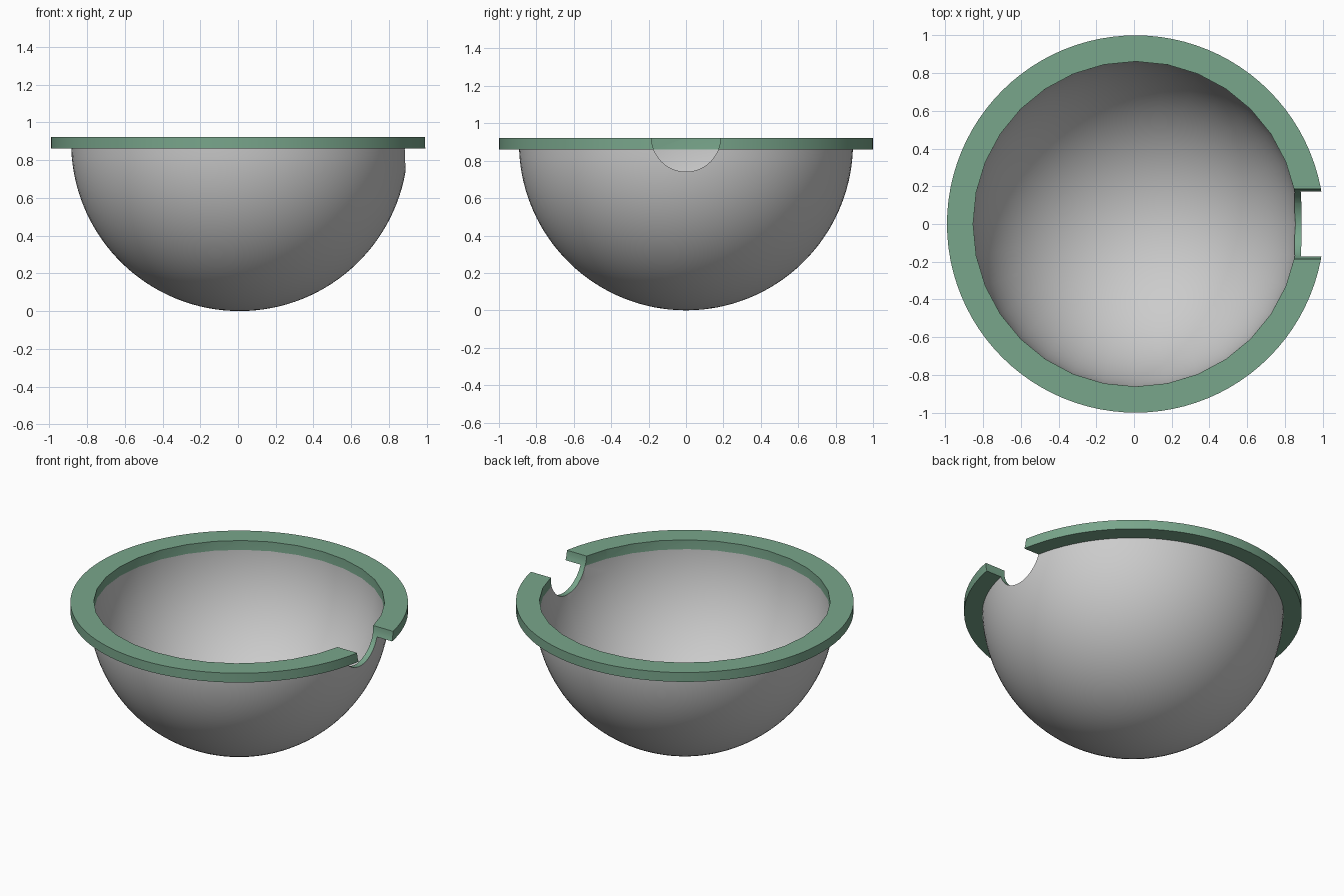
import bpy, bmesh
from math import sin, cos, pi, asin, hypot

if "Cube" in bpy.data.objects:
    bpy.data.objects.remove(bpy.data.objects["Cube"])

CX = 0.0085                      # rim centre, so that the notched rim is centred
R_OUT, R_IN, R_RIM = 0.893, 0.862, 1.0
Z_RIM, Z_TOP = 0.861, 0.922
NOTCH_Z, NOTCH_R = 0.926, 0.185


def bowl_arc(r, rows):
    """Quarter-circle profile from the bottom pole up to the rim underside."""
    end = pi / 2 - asin((R_OUT - Z_RIM) / r)
    return [(r * sin(end * i / rows), R_OUT - r * cos(end * i / rows))
            for i in range(rows + 1)]


def lathe(name, profile, sides):
    bm = bmesh.new()
    vs = [bm.verts.new((r, 0, z)) for r, z in profile]
    es = [bm.edges.new(p) for p in zip(vs, vs[1:])]
    bmesh.ops.spin(bm, geom=vs + es, cent=(0, 0, 0), axis=(0, 0, 1),
                   angle=2 * pi, steps=sides)
    bmesh.ops.remove_doubles(bm, verts=bm.verts[:], dist=1e-5)
    bmesh.ops.recalc_face_normals(bm, faces=bm.faces[:])
    me = bpy.data.meshes.new(name)
    bm.to_mesh(me)
    bm.free()
    ob = bpy.data.objects.new(name, me)
    ob.location.x = CX
    bpy.context.collection.objects.link(ob)
    return ob


# Solid bowl with flat flange
bowl = lathe("bowl", bowl_arc(R_OUT, 32) + [
    (R_RIM, Z_RIM), (R_RIM, Z_TOP), (0, Z_TOP)], 96)

# Cutters: hollow inside and round spout notch
hollow = lathe("hollow_cutter", bowl_arc(R_IN, 16) + [
    (R_IN, 1.2), (0, 1.2)], 32)
bpy.ops.mesh.primitive_cylinder_add(vertices=48, radius=NOTCH_R, depth=1,
                                    location=(1.0, 0, NOTCH_Z),
                                    rotation=(0, pi / 2, 0))
notch = bpy.context.object
notch.name = "notch_cutter"

bpy.context.view_layer.objects.active = bowl
for cutter in (hollow, notch):
    mod = bowl.modifiers.new(cutter.name, 'BOOLEAN')
    mod.operation = 'DIFFERENCE'
    mod.solver = 'EXACT'
    mod.object = cutter
    bpy.ops.object.modifier_apply(modifier=mod.name)
for cutter in (hollow, notch):
    bpy.data.objects.remove(cutter)

# Grey bowl, green rim and notch walls
grey = bpy.data.materials.new("bowl_grey")
grey.diffuse_color = (0.6, 0.6, 0.6, 1)
grey.use_nodes = True
grey.node_tree.nodes["Principled BSDF"].inputs["Base Color"].default_value = grey.diffuse_color
green = bpy.data.materials.new("rim_green")
green.diffuse_color = (0.19, 0.38, 0.26, 1)
green.use_nodes = True
green.node_tree.nodes["Principled BSDF"].inputs["Base Color"].default_value = green.diffuse_color
bowl.data.materials.clear()
bowl.data.materials.append(grey)
bowl.data.materials.append(green)


def on_notch(co):
    return co.x > 0.5 and abs(hypot(co.y, co.z - NOTCH_Z) - NOTCH_R) < 0.003


for f in bowl.data.polygons:
    wall = abs(f.normal.x) < 0.1 and all(
        on_notch(bowl.data.vertices[v].co) for v in f.vertices)
    f.material_index = int(wall or f.center.z > Z_RIM - 0.002)

bpy.ops.object.select_all(action='DESELECT')
bowl.select_set(True)
bpy.ops.object.shade_smooth_by_angle(angle=pi / 6)
